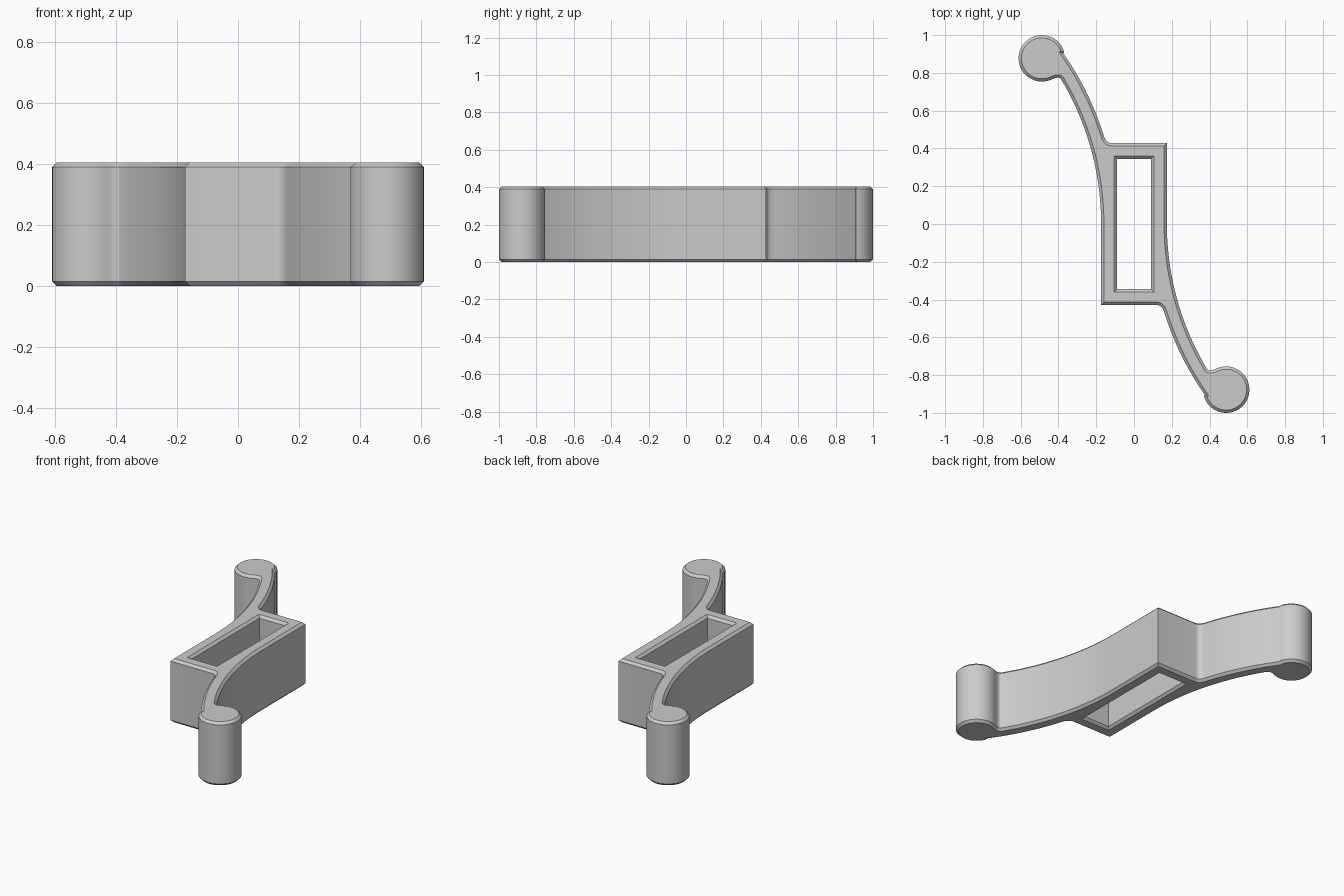
import bpy, bmesh
from math import sin, cos, radians, asin
from mathutils import Vector

cube = bpy.data.objects.get("Cube")
if cube:
    bpy.data.objects.remove(cube)

HEIGHT, CHAMFER = 0.405, 0.015
HALF_W, HALF_L = 0.174, 0.429
ARM_CENTRE = Vector((-1.664, 0))
ARM_INNER, ARM_OUTER = 1.49, 1.575
KNOB, KNOB_R = Vector((-0.488, 0.877)), 0.123


def arc(centre, r, a0, a1, n):
    angles = [a0 + (a1 - a0) * i / n for i in range(n + 1)]
    return [centre + r * Vector((cos(a), sin(a))) for a in angles]


def fillet(a, ctrl, b, n=6):
    ctrl = Vector(ctrl)
    return [a * (1 - t) ** 2 + ctrl * 2 * t * (1 - t) + b * t * t
            for t in (i / n for i in range(1, n))]


def inset(loop, d):
    """Move a loop towards the solid, which lies on its left."""
    out = []
    for i, p in enumerate(loop):
        u = (p - loop[i - 1]).normalized()
        v = (loop[(i + 1) % len(loop)] - p).normalized()
        n1, n2 = Vector((-u.y, u.x)), Vector((-v.y, v.x))
        out.append(p + (n1 + n2) * d / (1 + n1.dot(n2)))
    return out


# Half outline: box corner, outer arm edge, knob, inner arm edge
outer = arc(ARM_CENTRE, ARM_OUTER, asin(0.466 / ARM_OUTER), asin(0.905 / ARM_OUTER), 16)
knob = arc(KNOB, KNOB_R, radians(15), radians(295), 40)
inner = arc(ARM_CENTRE, ARM_INNER, asin(0.768 / ARM_INNER), 0, 24)
box_top = Vector((-0.12, HALF_L))
half = [Vector((HALF_W, HALF_L)), box_top]
half += fillet(box_top, (-0.148, HALF_L), outer[0]) + outer + knob
half += fillet(knob[-1], (-0.397, 0.783), inner[0]) + inner

# The second half is the first one turned half a revolution
outline = half + [-p for p in half]
slot = [Vector((x, y)) for x, y in ((-0.09, -0.345), (-0.09, 0.345), (0.09, 0.345), (0.09, -0.345))]

# Chamfered walls around the outline and the slot, then the caps
bm = bmesh.new()
caps = {0: [], 3: []}
levels = ((0, CHAMFER), (CHAMFER, 0), (HEIGHT - CHAMFER, 0), (HEIGHT, CHAMFER))
for loop in (outline, slot):
    rings = [[bm.verts.new((p.x, p.y, z)) for p in inset(loop, d)] for z, d in levels]
    n = len(loop)
    for lo, hi in zip(rings, rings[1:]):
        for i in range(n):
            j = (i + 1) % n
            bm.faces.new((lo[i], lo[j], hi[j], hi[i]))
    for k in caps:
        caps[k] += [bm.edges.get((rings[k][i], rings[k][i - 1])) for i in range(n)]
for edges in caps.values():
    bmesh.ops.triangle_fill(bm, edges=edges, use_beauty=True)
bmesh.ops.recalc_face_normals(bm, faces=bm.faces)

mesh = bpy.data.meshes.new("double_arm_bracket")
bm.to_mesh(mesh)
bm.free()
bracket = bpy.data.objects.new("double_arm_bracket", mesh)
bpy.context.collection.objects.link(bracket)

# Plain grey finish
grey = bpy.data.materials.new("plain_grey")
grey.use_nodes = True
colour = (0.6, 0.6, 0.6, 1)
grey.diffuse_color = colour
grey.node_tree.nodes["Principled BSDF"].inputs["Base Color"].default_value = colour
mesh.materials.append(grey)

bpy.ops.object.select_all(action='DESELECT')
bracket.select_set(True)
bpy.context.view_layer.objects.active = bracket
bpy.ops.object.shade_smooth_by_angle(angle=radians(30))
